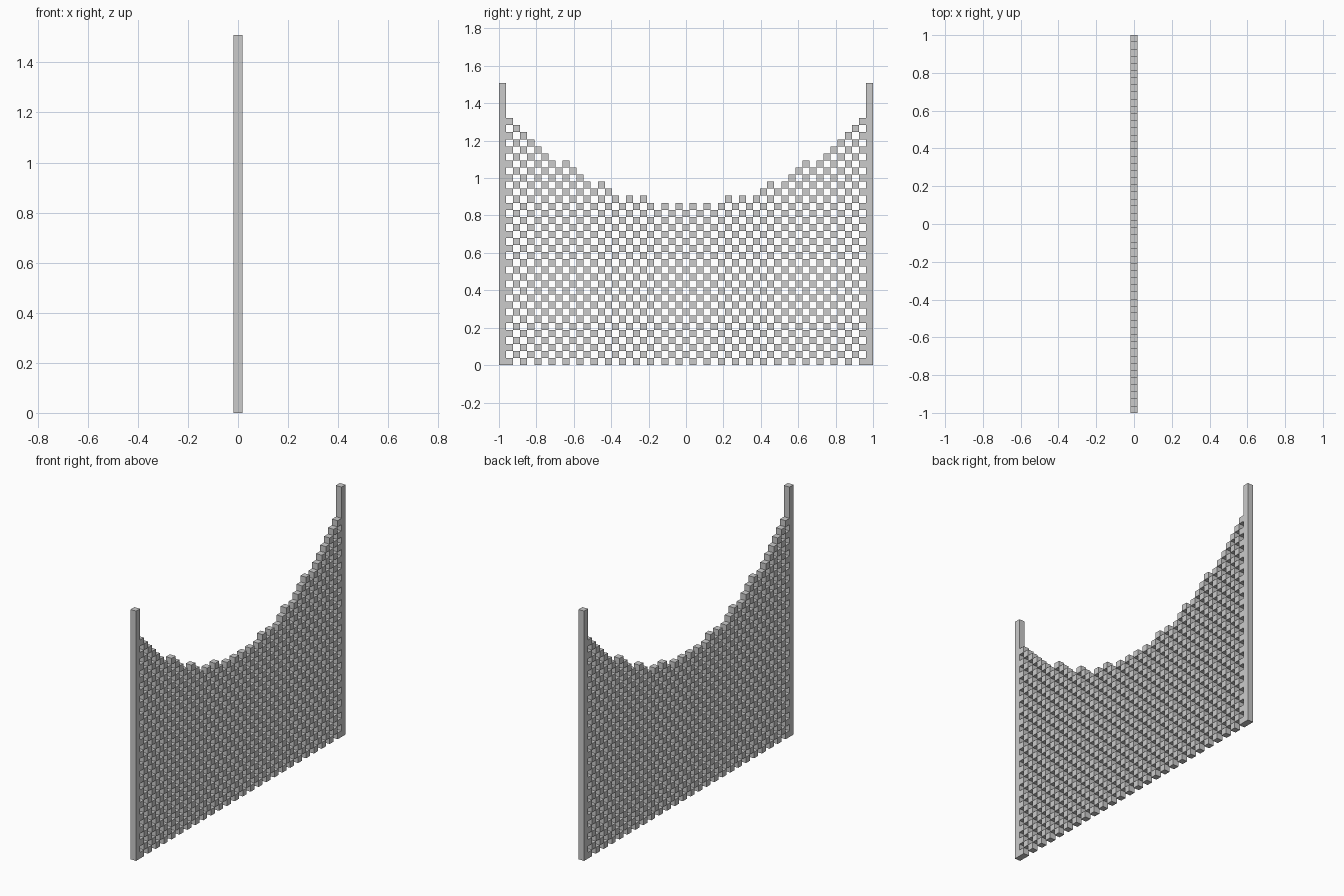
import bpy
import bmesh
from mathutils import Matrix

if "Cube" in bpy.data.objects:
    bpy.data.objects.remove(bpy.data.objects["Cube"])

COLS, ROWS = 53, 40
S = 2.0 / COLS          # size of one cell
MID = COLS // 2


def add_box(bm, col, row, height=1):
    """Box one cell wide and deep, 'height' cells tall, placed on the cell grid."""
    m = Matrix.Translation((0, (col - MID) * S, (row + height / 2) * S))
    m = m @ Matrix.Diagonal((S, S, S * height, 1))
    bmesh.ops.create_cube(bm, size=1, matrix=m)


def finish(name, bm):
    mesh = bpy.data.meshes.new(name)
    bm.to_mesh(mesh)
    bm.free()
    bpy.context.collection.objects.link(bpy.data.objects.new(name, mesh))


# Two full-height end posts
for name, col in (("left_post", 0), ("right_post", COLS - 1)):
    bm = bmesh.new()
    add_box(bm, col, 0, ROWS)
    finish(name, bm)

# Checkerboard lattice whose top edge follows a sagging parabola
bm = bmesh.new()
for col in range(1, COLS - 1):
    top = int(22.285 + 0.02 * (col - MID) ** 2)
    for row in range(top + 1):
        if (col + row) % 2:
            add_box(bm, col, row)
finish("lattice_net", bm)
